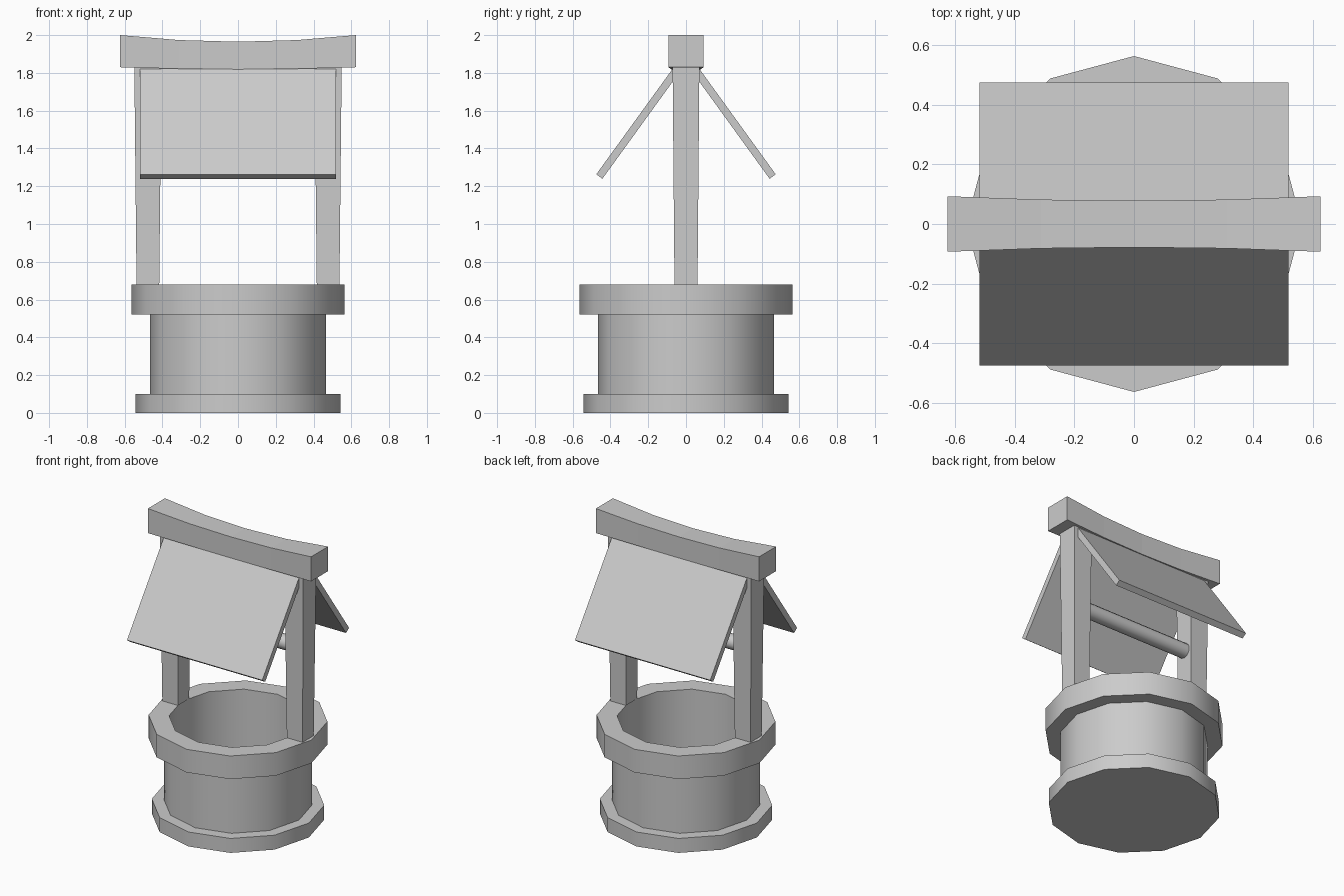
import bpy, bmesh
from math import radians, sin, cos, pi
from mathutils import Vector

if "Cube" in bpy.data.objects:
    bpy.data.objects.remove(bpy.data.objects["Cube"])


def make_object(name, bm, smooth=False):
    bmesh.ops.recalc_face_normals(bm, faces=bm.faces)
    mesh = bpy.data.meshes.new(name)
    bm.to_mesh(mesh)
    bm.free()
    ob = bpy.data.objects.new(name, mesh)
    bpy.context.collection.objects.link(ob)
    if smooth:
        bpy.ops.object.select_all(action='DESELECT')
        ob.select_set(True)
        bpy.context.view_layer.objects.active = ob
        bpy.ops.object.shade_smooth_by_angle(angle=radians(40))
    return ob


def loft(name, sections, smooth=False):
    """Skin a list of equal-length point loops and cap both ends."""
    bm = bmesh.new()
    rings = [[bm.verts.new(p) for p in s] for s in sections]
    n = len(rings[0])
    for a, b in zip(rings, rings[1:]):
        for i in range(n):
            j = (i + 1) % n
            bm.faces.new((a[i], a[j], b[j], b[i]))
    bm.faces.new(rings[0])
    bm.faces.new(rings[-1])
    return make_object(name, bm, smooth)


def circle(r, z, n=12):
    return [(r * cos(2 * pi * i / n), r * sin(2 * pi * i / n), z) for i in range(n)]


def rect_z(cx, hx, hy, z):
    return [(cx - hx, -hy, z), (cx + hx, -hy, z), (cx + hx, hy, z), (cx - hx, hy, z)]


# Stone well: foot, wall, rim and hollow shaft from one 12-sided profile
profile = [(.543, 0), (.543, .10), (.467, .10), (.467, .52),
           (.563, .52), (.563, .68), (.434, .68), (.434, .10)]
loft("well_wall", [circle(r, z) for r, z in profile], smooth=True)

# Posts, slightly wider at the top
for side, s in (("left", -1), ("right", 1)):
    loft(side + "_post", [rect_z(s * .477, .060, .061, .68),
                          rect_z(s * .477, .072, .071, 1.85)])

# Sagging ridge beam, thinner in the middle
sections = []
for i in range(5):
    x = -.625 + .3125 * i
    t = (x / .625) ** 2
    zc, hz, hy = 1.892 + .023 * t, .073 + .012 * t, .078 + .015 * t
    sections.append([(x, -hy, zc - hz), (x, hy, zc - hz),
                     (x, hy, zc + hz), (x, -hy, zc + hz)])
loft("ridge_beam", sections)

# Roof panels, sloping down on both sides with tops tucked into the beam
low, high = Vector((.475, 1.263)), Vector((.045, 1.857))
d = (high - low).normalized()
inward = Vector((-d.y, d.x)) * .040
panel = [low, high, high + inward, low + inward]
for side, s in (("front", -1), ("back", 1)):
    loft(side + "_roof_panel",
         [[(x, s * p.x, p.y) for p in panel] for x in (-.518, .518)])

# Winding bar between the posts
loft("winding_bar", [[(x, p[0], 1.305 + p[1]) for p in circle(.05, 0)]
                     for x in (-.45, .45)], smooth=True)
